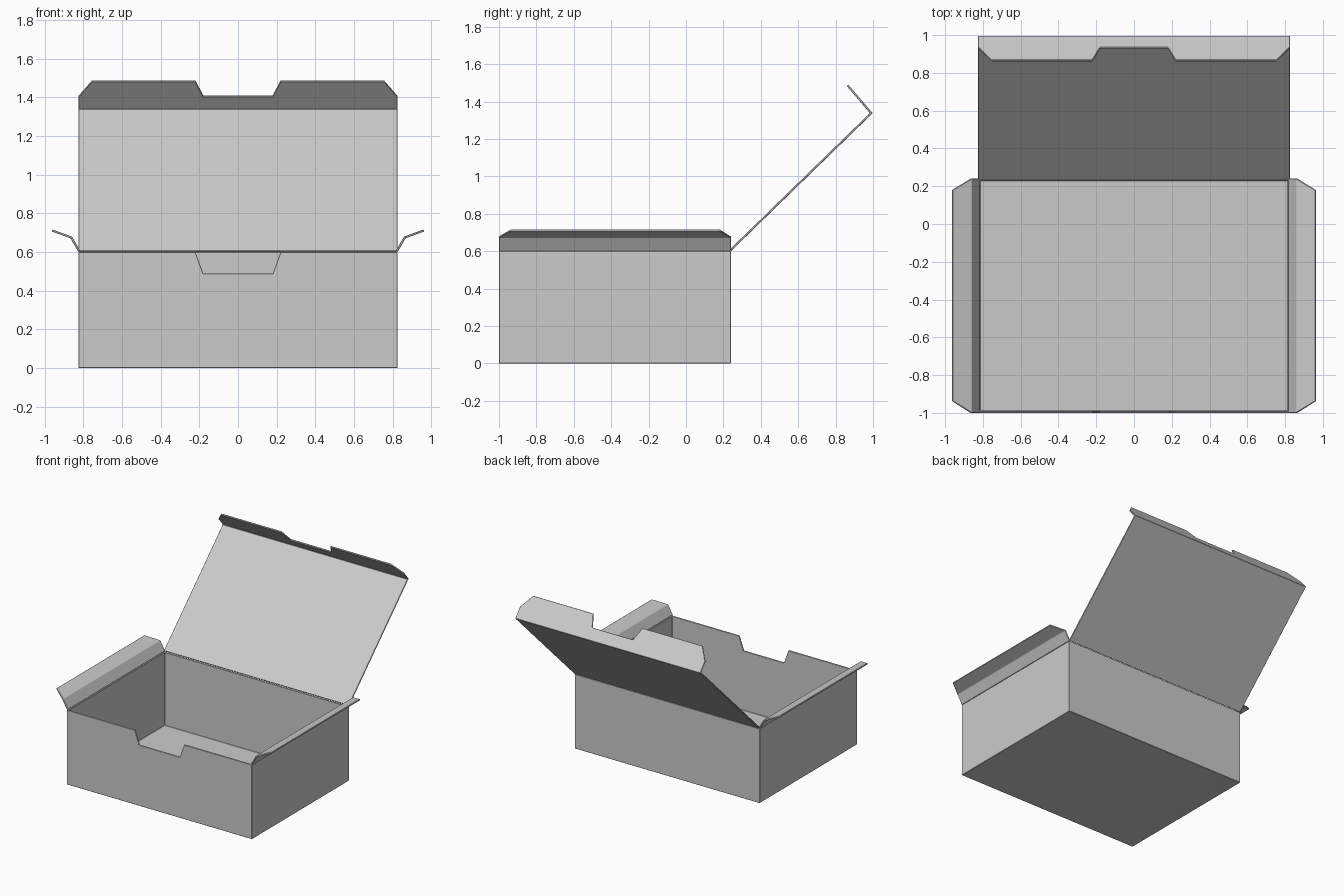
import bpy, math

if "Cube" in bpy.data.objects:
    bpy.data.objects.remove(bpy.data.objects["Cube"])

W, Y0, Y1, H, T = 0.825, -1.0, 0.24, 0.6, 0.011


def sheet(name, verts, faces, mirror=False):
    """Folded card: faces point outward, thickness grows inward."""
    me = bpy.data.meshes.new(name)
    me.from_pydata(verts, [], faces)
    ob = bpy.data.objects.new(name, me)
    bpy.context.collection.objects.link(ob)
    s = ob.modifiers.new("card_thickness", 'SOLIDIFY')
    s.thickness, s.offset, s.use_even_offset = T, -1, True
    b = ob.modifiers.new("soft_folds", 'BEVEL')
    b.width, b.segments, b.limit_method = 0.0025, 1, 'ANGLE'
    if mirror:
        ob.modifiers.new("both_sides", 'MIRROR').use_mirror_merge = False
    return ob


def tabbed(points):
    """Right half outline (x, y, z) followed by its mirrored left half."""
    return points + [(-x, y, z) for x, y, z in reversed(points)]


# Tray: base and four walls, the front wall has a finger notch
notch = tabbed([(0.22, Y0, H), (0.18, Y0, 0.49)])
sheet("tray",
      [(-W, Y0, 0), (W, Y0, 0), (W, Y1, 0), (-W, Y1, 0),
       (-W, Y0, H), (W, Y0, H), (W, Y1, H), (-W, Y1, H)] + notch,
      [(3, 2, 1, 0),
       (0, 1, 5, 8, 9, 10, 11, 4),
       (1, 2, 6, 5), (2, 3, 7, 6), (3, 0, 4, 7)])

# Lid: sloping panel with a notched tuck flap along its far edge
tip = (0.998, 1.338)


def flap_y(z):
    return tip[0] + (z - tip[1]) * (0.868 - tip[0]) / (1.49 - tip[1])


outline = tabbed([(x, flap_y(z), z) for x, z in
                  [(W, 1.41), (0.755, 1.49), (0.22, 1.49), (0.18, 1.412)]])
sheet("lid",
      [(-W, Y1, H), (W, Y1, H), (W, *tip), (-W, *tip)] + outline,
      [(3, 2, 1, 0), tuple(reversed([3, 2] + list(range(4, 12))))])

# Side dust flaps: two folds with clipped corners, mirrored
sheet("side_flaps",
      [(W, Y0, H), (W, Y1, H), (0.867, Y1, 0.672), (0.867, Y0, 0.672),
       (0.964, 0.18, 0.707), (0.964, -0.938, 0.707)],
      [(0, 1, 2, 3), (3, 2, 4, 5)], mirror=True)
